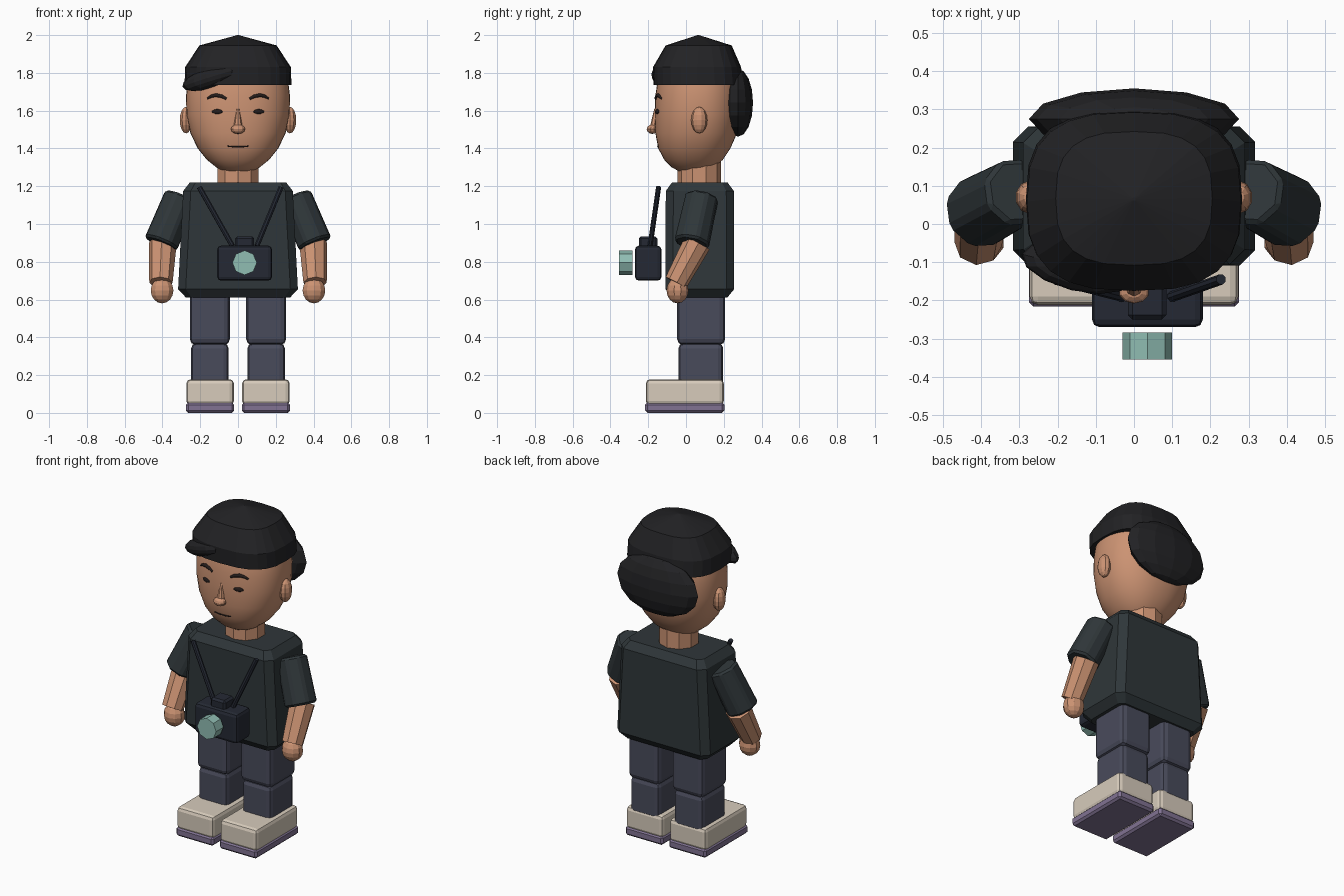
import bpy, bmesh
from math import cos, sin, pi, radians
from mathutils import Vector, Matrix, Euler
from mathutils.bvhtree import BVHTree

if "Cube" in bpy.data.objects:
    bpy.data.objects.remove(bpy.data.objects["Cube"])


def mat(name, r, g, b):
    m = bpy.data.materials.new(name)
    m.diffuse_color = (r, g, b, 1)
    m.use_nodes = True
    m.node_tree.nodes["Principled BSDF"].inputs["Base Color"].default_value = m.diffuse_color
    return m


SKIN = mat("skin", .60, .29, .17)
HAIR = mat("hair", .016, .016, .018)
SHIRT = mat("shirt", .028, .037, .041)
PANTS = mat("trousers", .066, .07, .105)
CREAM = mat("shoe_cream", .68, .60, .50)
SOLE = mat("sole_purple", .22, .17, .29)
DARK = mat("camera_dark", .018, .022, .034)
LENS = mat("lens_green", .28, .51, .45)
INK = mat("face_ink", .018, .012, .011)


def finish(name, bm, m, bevel=0, segs=1, smooth=False):
    bmesh.ops.recalc_face_normals(bm, faces=bm.faces)
    for f in bm.faces:
        f.smooth = smooth
    me = bpy.data.meshes.new(name)
    bm.to_mesh(me)
    bm.free()
    me.materials.append(m)
    ob = bpy.data.objects.new(name, me)
    bpy.context.collection.objects.link(ob)
    if bevel:
        mod = ob.modifiers.new("bevel", 'BEVEL')
        mod.width, mod.segments = bevel, segs
    return ob


def box(name, lo, hi, m, bevel, segs=1):
    lo, hi = Vector(lo), Vector(hi)
    bm = bmesh.new()
    bmesh.ops.create_cube(bm, size=1, matrix=Matrix.LocRotScale((lo + hi) / 2, None, hi - lo))
    return finish(name, bm, m, bevel, segs)


def rod(name, a, b, r1, r2, m, sides=8, bevel=0):
    a, b = Vector(a), Vector(b)
    d = b - a
    bm = bmesh.new()
    bmesh.ops.create_cone(bm, cap_ends=True, segments=sides, radius1=r1, radius2=r2, depth=d.length,
                          matrix=Matrix.LocRotScale((a + b) / 2, d.to_track_quat('Z', 'Y'), None))
    return finish(name, bm, m, bevel)


def ball(name, c, r, m, u=12, v=8, rot=(0, 0, 0), smooth=False):
    bm = bmesh.new()
    bmesh.ops.create_uvsphere(bm, u_segments=u, v_segments=v, radius=1,
                              matrix=Matrix.LocRotScale(c, Euler([radians(k) for k in rot]), r))
    return finish(name, bm, m, smooth=smooth)


def loft(rings):
    bm = bmesh.new()
    loops = [[bm.verts.new(p) for p in ring] for ring in rings]
    n = len(loops[0])
    for a, b in zip(loops, loops[1:]):
        for i in range(n):
            bm.faces.new((a[i], a[(i + 1) % n], b[(i + 1) % n], b[i]))
    bm.faces.new(loops[0])
    bm.faces.new(loops[-1])
    return bm


def squircle(z, rx, y0, y1, n, p):
    def f(t):
        return abs(t) ** (2 / p) * (1 if t > 0 else -1)
    return [(rx * f(cos(2 * pi * i / n)), (y0 + y1) / 2 + (y1 - y0) / 2 * f(sin(2 * pi * i / n)), z)
            for i in range(n)]


def chamfered(z, hx, hy, c, cy=.073):
    q = [(hx, hy - c), (hx - c, hy)]
    q += [(-x, y) for x, y in reversed(q)]
    q += [(-x, -y) for x, y in q]
    return [(x, y + cy, z) for x, y in q]


# Head: smooth egg
head_profile = [(1.265, .03, .02, .08), (1.275, .07, -.03, .11), (1.30, .115, -.075, .15),
                (1.34, .165, -.115, .195), (1.40, .213, -.147, .235), (1.48, .252, -.162, .27),
                (1.58, .273, -.166, .285), (1.68, .275, -.162, .287), (1.76, .265, -.15, .28),
                (1.85, .235, -.12, .245), (1.92, .15, -.05, .17)]
bm = loft([squircle(*p, 40, 2.25) for p in head_profile])
tree = BVHTree.FromBMesh(bm)
finish("head", bm, SKIN, smooth=True)


def face_at(x, z, out=0):
    hit = tree.ray_cast(Vector((x, -2, z)), Vector((0, 1, 0)))[0]
    return Vector((x, hit.y - out, z))


def face_line(name, pts, r):
    cu = bpy.data.curves.new(name, 'CURVE')
    cu.dimensions = '3D'
    cu.bevel_depth, cu.bevel_resolution, cu.use_fill_caps = r, 1, True
    sp = cu.splines.new('POLY')
    sp.points.add(len(pts) - 1)
    for p, (x, z, w) in zip(sp.points, pts):
        p.co = (*face_at(x, z, .001), 1)
        p.radius = w
    cu.materials.append(INK)
    bpy.context.collection.objects.link(bpy.data.objects.new(name, cu))


# Face details
for side, s in (("left", 1), ("right", -1)):
    ball(side + "_eye", face_at(s * .11, 1.595), (.03, .009, .013), INK, 12, 8, (0, 0, s * 18))
    face_line(side + "_brow", [(s * .062, 1.663, .7), (s * .085, 1.676, 1), (s * .115, 1.682, 1.1),
                               (s * .14, 1.677, .9), (s * .162, 1.664, .5)], .01)
    ball(side + "_ear", (s * .275, .07, 1.55), (.035, .043, .07), SKIN, 10, 8)
face_line("mouth", [(-.055, 1.412, .8), (-.025, 1.409, 1), (.025, 1.409, 1), (.055, 1.412, .8)], .004)
rod("nose_bridge", (0, -.168, 1.50), (0, -.16, 1.61), .026, .008, SKIN, 8)
ball("nose_tip", (0, -.178, 1.502), (.04, .03, .025), SKIN, 10, 6)

# Hair: faceted cap, swept fringe and back mass
finish("hair_cap", loft([squircle(*p, 24, 2.8) for p in (
    (1.735, .283, -.172, .30), (1.83, .28, -.175, .292), (1.945, .205, -.108, .242),
    (2.0, .004, .061, .069))]), HAIR)
ball("hair_fringe", (-.15, -.115, 1.772), (.155, .06, .053), HAIR, 12, 8, (0, -17, -14))
ball("hair_back", (0, .275, 1.642), (.275, .08, .18), HAIR, 12, 8)

# Neck and shirt
rod("neck", (0, .07, 1.18), (0, .07, 1.34), .115, .115, SKIN, 10)
finish("shirt_body", loft([chamfered(.61, .275, .145, .03), chamfered(.655, .317, .182, .04),
                           chamfered(1.175, .29, .18, .04), chamfered(1.22, .255, .147, .03)]), SHIRT)

# Arms, legs and shoes, mirrored
for side, s in (("left", 1), ("right", -1)):
    rod(side + "_sleeve", (s * .305, .085, 1.145), (s * .408, .03, .895), .092, .098, SHIRT, 8, .012)
    rod(side + "_forearm", (s * .398, .06, .90), (s * .408, -.053, .69), .074, .062, SKIN, 8)
    ball(side + "_hand", (s * .402, -.045, .648), (.063, .058, .068), SKIN, 10, 8)

    def pair(name, x0, x1, y0, y1, z0, z1, m, bevel, segs=1):
        a, b = sorted((s * x0, s * x1))
        box(side + name, (a, y0, z0), (b, y1, z1), m, bevel, segs)
    pair("_upper_leg", .043, .255, -.047, .207, .36, .66, PANTS, .03, 2)
    pair("_lower_leg", .05, .248, -.04, .197, .14, .37, PANTS, .028, 2)
    pair("_shoe", .022, .273, -.212, .20, .04, .178, CREAM, .022, 2)
    pair("_sole", .02, .275, -.216, .203, 0, .055, SOLE, .012)

# Camera hanging on straps
box("camera_body", (-.11, -.27, .70), (.18, -.13, .885), DARK, .02, 2)
box("camera_top", (-.016, -.25, .86), (.085, -.152, .935), DARK, .012)
rod("camera_lens", (.035, -.284, .795), (.035, -.355, .795), .065, .065, LENS, 8)
for side, x0, x1 in (("left", .228, .10), ("right", -.205, -.03)):
    rod(side + "_strap", (x0, -.145, 1.195), (x1, -.19, .885), .014, .014, DARK, 8)
